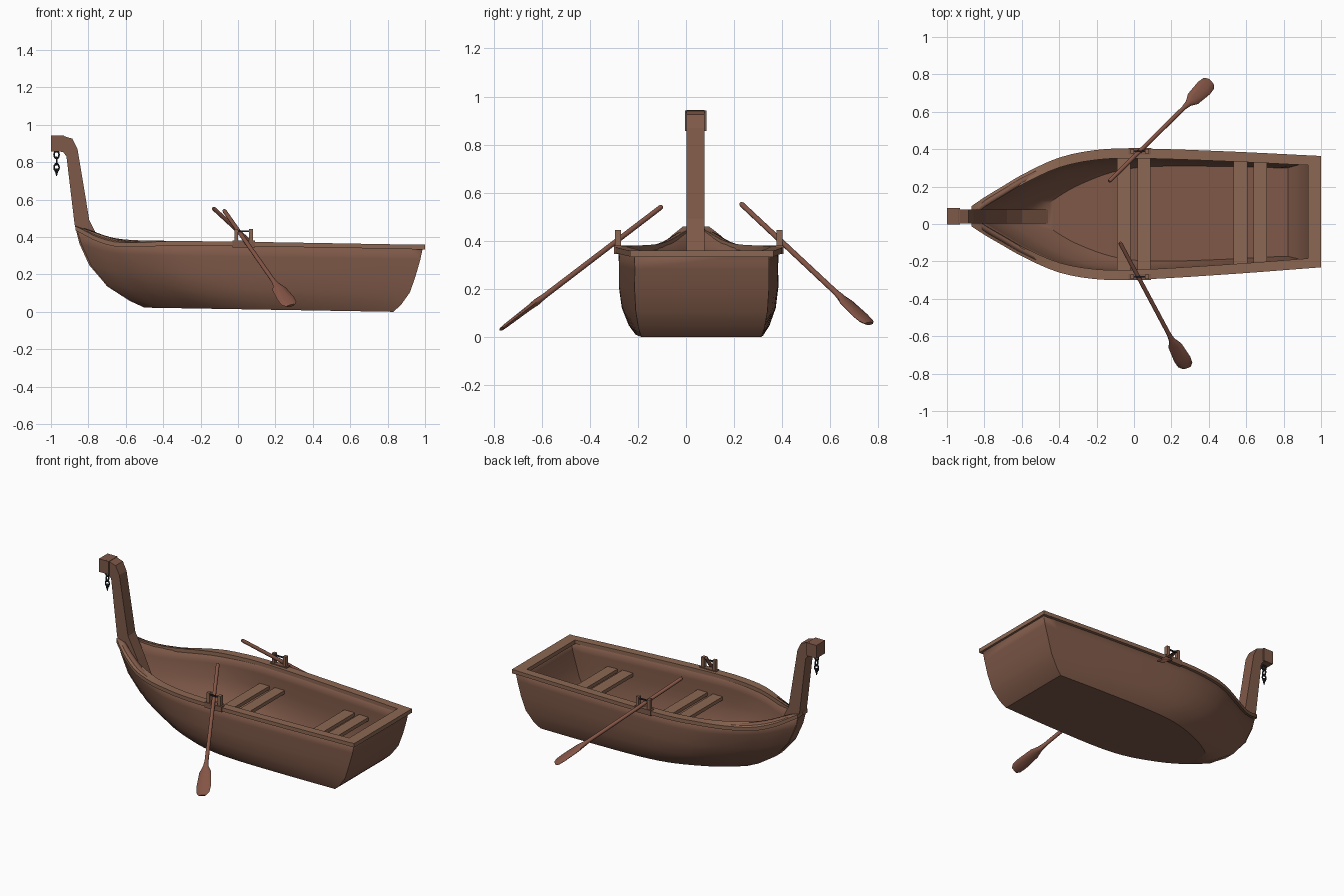
import bpy, bmesh, math
from mathutils import Vector

if "Cube" in bpy.data.objects:
    bpy.data.objects.remove(bpy.data.objects["Cube"])


def material(name, rgb):
    m = bpy.data.materials.new(name)
    m.diffuse_color = (*rgb, 1)
    m.use_nodes = True
    m.node_tree.nodes["Principled BSDF"].inputs["Base Color"].default_value = m.diffuse_color
    return m


WOOD = material("brown_wood", (0.21, 0.10, 0.065))
LIGHT = material("light_wood", (0.26, 0.135, 0.085))
RED = material("red_wood", (0.23, 0.09, 0.06))
IRON = material("dark_iron", (0.02, 0.022, 0.03))


def make(name, verts, faces, mat, fix=True, smooth=None):
    me = bpy.data.meshes.new(name)
    me.from_pydata([tuple(v) for v in verts], [], faces)
    if fix:
        bm = bmesh.new()
        bm.from_mesh(me)
        bmesh.ops.recalc_face_normals(bm, faces=bm.faces)
        bm.to_mesh(me)
        bm.free()
    me.materials.append(mat)
    ob = bpy.data.objects.new(name, me)
    bpy.context.collection.objects.link(ob)
    if smooth:
        bpy.ops.object.select_all(action='DESELECT')
        ob.select_set(True)
        bpy.context.view_layer.objects.active = ob
        bpy.ops.object.shade_smooth_by_angle(angle=math.radians(smooth))
    return ob


def box(name, lo, hi, mat):
    v = [(x, y, z) for x in (lo[0], hi[0]) for y in (lo[1], hi[1]) for z in (lo[2], hi[2])]
    f = [(0, 1, 3, 2), (4, 6, 7, 5), (0, 4, 5, 1), (2, 3, 7, 6), (0, 2, 6, 4), (1, 5, 7, 3)]
    return make(name, v, f, mat)


def loft(name, rings, mat, smooth=None):
    n = len(rings[0])
    verts = [p for r in rings for p in r]
    faces = [(i * n + j, i * n + (j + 1) % n, (i + 1) * n + (j + 1) % n, (i + 1) * n + j)
             for i in range(len(rings) - 1) for j in range(n)]
    faces += [tuple(range(n)), tuple(range(len(verts) - n, len(verts)))]
    return make(name, verts, faces, mat, smooth=smooth)


def curve(table, x):
    # smooth interpolation through a short table of (x, value)
    n = len(table)
    x = min(max(x, table[0][0]), table[-1][0])
    i = 0
    while i < n - 2 and x > table[i + 1][0]:
        i += 1

    def slope(k):
        a, b = table[max(k - 1, 0)], table[min(k + 1, n - 1)]
        return (b[1] - a[1]) / (b[0] - a[0])
    (x0, y0), (x1, y1) = table[i], table[i + 1]
    h = x1 - x0
    t = (x - x0) / h
    return ((2*t**3 - 3*t**2 + 1) * y0 + (t**3 - 2*t**2 + t) * h * slope(i)
            + (3*t**2 - 2*t**3) * y1 + (t**3 - t**2) * h * slope(i + 1))


# Hull shape tables
TOP = [(0, .035), (.04, .085), (.09, .14), (.145, .20), (.25, .288), (.36, .328), (.47, .333), (.74, .31), (1, .28)]
BOTTOM = [(0, .035), (.06, .10), (.15, .168), (.3, .24), (.45, .265), (.75, .262), (1, .25)]
SHEER = [(-.87, .46), (-.8, .437), (-.7, .403), (-.6, .386), (-.4, .38), (0, .375), (1, .358)]
# height fraction, bow x, stern x, blend from bottom width to top width
LEVELS = [(1, -.87, .99, 1), (.8, -.842, .975, .96), (.55, -.79, .95, .97), (.3, -.70, .92, .8),
          (.1, -.58, .87, .4), (0, -.5, .83, 0)]


def centre(x):
    return .053 + .013 * x


def keel(x):
    return max(0, .014 - .0168 * x)


US = [(i / 30) ** 1.5 for i in range(31)]

# Hull shell: stations from bow to stern, closed by bow strip and transom
verts, faces = [], []
m, L = 2 * len(LEVELS), len(LEVELS)
for u in US:
    side = []
    for f, xb, xs, g in LEVELS:
        x = xb + (xs - xb) * u
        half = curve(BOTTOM, u) * (1 - g) + curve(TOP, u) * g
        side.append((x, half, keel(x) + f * (curve(SHEER, x) - .008 - keel(x))))
    verts += [(x, centre(x) - h, z) for x, h, z in side]
    verts += [(x, centre(x) + h, z) for x, h, z in reversed(side)]
last = (len(US) - 1) * m
for i in range(len(US) - 1):
    for j in range(m - 1):
        a = i * m + j
        faces.append((a, a + 1, a + m + 1, a + m))
for k in range(L - 1):
    faces.append((last + k + 1, last + m - 2 - k, last + m - 1 - k, last + k))
    faces.append((k, m - 1 - k, m - 2 - k, k + 1))
hull = make("hull", verts, faces, WOOD, fix=False, smooth=35)
mod = hull.modifiers.new("thickness", 'SOLIDIFY')
mod.thickness, mod.offset = .028, -1

# Gunwale rails and stern rail
for s, name in ((-1, "gunwale_front"), (1, "gunwale_back")):
    rings = []
    for u in US:
        x = -.87 + 1.865 * u
        h, z = curve(TOP, u), curve(SHEER, x)
        o, i = h + .018, max(h - .035, .004)
        drop = .02 * max(0, min(1, (-.35 - x) / .3)) * min(1, (x + .87) / .1)
        rings.append([(x, centre(x) + s * a, b) for a, b in
                      ((o, z - drop), (i, z), (i, z - .024), (o, z - .024 - drop))])
    loft(name, rings, LIGHT, smooth=30)
box("stern_rail", (.93, -.232, .333), (1, .364, .359), LIGHT)

# Stem post, from the keel up to the hooked head
post = [(-1, .86), (-.935, .855), (-.917, .83), (-.874, .47), (-.848, .365), (-.796, .25), (-.706, .145),
        (-.585, .062), (-.5, .03), (-.46, .05), (-.6, .15), (-.68, .25), (-.73, .36), (-.76, .42), (-.795, .49),
        (-.858, .87), (-.885, .925), (-.94, .943), (-1, .94)]
loft("stem_post", [[(x, y, z) for x, z in post] for y in (.003, .078)], WOOD)
box("post_head", (-1, -.004, .857), (-.93, .085, .942), WOOD)

# Seats: two pairs of planks
for i, (x, w, h) in enumerate(((-.055, .07, .30), (.053, .07, .30), (.57, .075, .275), (.675, .07, .272))):
    box(f"seat_plank_{i + 1}", (x - w / 2, centre(x) - h, .215), (x + w / 2, centre(x) + h, .238), LIGHT)

# Oarlocks: base plate, two uprights and a thin bar
for s, name in ((-1, "front"), (1, "back")):
    y = .053 + s * .336
    box(f"oarlock_base_{name}", (-.03, y - .017, .345), (.09, y + .017, .38), WOOD)
    for k, x in enumerate((-.01, .07)):
        box(f"oarlock_upright_{name}_{k}", (x - .01, y - .012, .37), (x + .01, y + .012, .444), LIGHT)
    box(f"oarlock_bar_{name}", (-.01, y - .004, .426), (.07, y + .004, .434), IRON)


# Oars: elliptical sections along a line, flattening into the blade
def oar(name, a, b, wide):
    a, b = Vector(a), Vector(b)
    d = (b - a).normalized()
    w = (wide - d * wide.dot(d)).normalized()
    t = d.cross(w)
    n = (b - a).length
    prof = [(0, .008, .008), (.01, .011, .011), (n - .24, .012, .012), (n - .2, .018, .015), (n - .16, .038, .012),
            (n - .06, .046, .010), (n - .02, .041, .009), (n, .024, .007)]
    rings = [[a + d * p + w * (r * math.cos(k * math.tau / 10)) + t * (q * math.sin(k * math.tau / 10))
              for k in range(10)] for p, r, q in prof]
    loft(name, rings, RED, smooth=40)


oar("oar_front", (-.075, -.10, .543), (.282, -.768, .033), Vector((1, 0, 0)))
oar("oar_back", (-.133, .228, .555), (.41, .762, .055), Vector((.69, -.72, 0)))

# Hanging chain with a pointed end
for k in range(3):
    bpy.ops.mesh.primitive_torus_add(major_segments=12, minor_segments=6, major_radius=.016, minor_radius=.005,
                                     location=(-.97, .04, .84 - k * .034),
                                     rotation=(math.pi / 2, 0, math.pi / 2 * (k % 2)))
    link = bpy.context.object
    link.name = f"chain_link_{k + 1}"
    link.scale = (.85, 1.2, 1)
    link.data.materials.append(IRON)
bpy.ops.mesh.primitive_cone_add(vertices=8, radius1=.002, radius2=.012, depth=.04, location=(-.97, .04, .745))
bpy.context.object.name = "chain_end"
bpy.context.object.data.materials.append(IRON)
